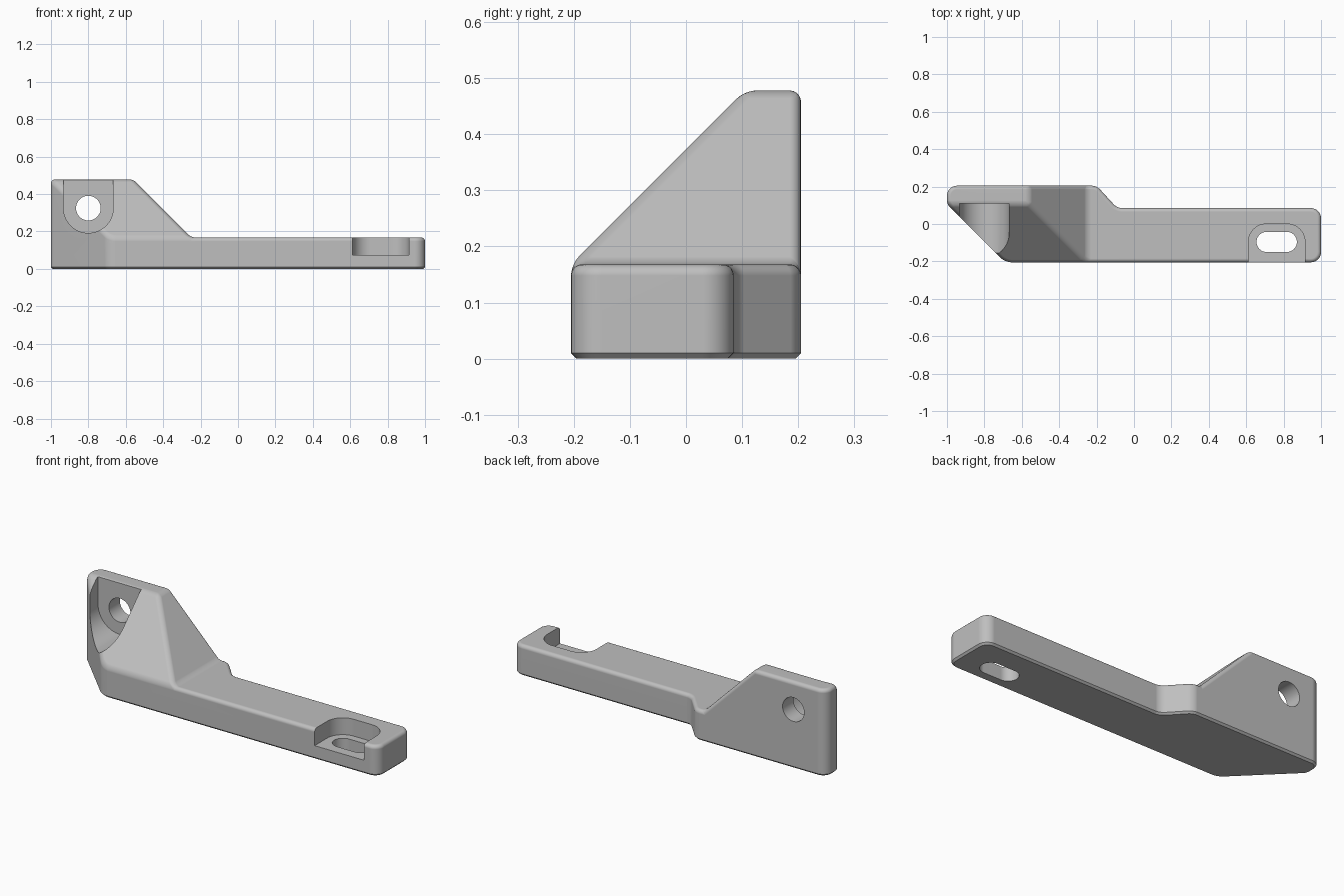
import bpy, bmesh
from math import cos, sin, radians, degrees
from mathutils import Vector

if "Cube" in bpy.data.objects:
    bpy.data.objects.remove(bpy.data.objects["Cube"])

# One plain grey for the whole bracket
grey = bpy.data.materials.new("plain_grey")
grey.use_nodes = True
colour = (0.52, 0.52, 0.52, 1)
grey.diffuse_color = colour
grey.node_tree.nodes["Principled BSDF"].inputs["Base Color"].default_value = colour


def make_object(name, bm):
    bmesh.ops.recalc_face_normals(bm, faces=bm.faces)
    mesh = bpy.data.meshes.new(name)
    bm.to_mesh(mesh)
    bm.free()
    mesh.materials.append(grey)
    obj = bpy.data.objects.new(name, mesh)
    bpy.context.collection.objects.link(obj)
    return obj


def prism(name, points, depth):
    """Solid made by sweeping a flat outline along a vector."""
    bm = bmesh.new()
    face = bm.faces.new([bm.verts.new(p) for p in points])
    swept = bmesh.ops.extrude_face_region(bm, geom=[face])["geom"]
    moved = [v for v in swept if isinstance(v, bmesh.types.BMVert)]
    bmesh.ops.translate(bm, verts=moved, vec=depth)
    return make_object(name, bm)


def arc(cx, cy, r, start, end, steps):
    angles = [radians(start + (end - start) * i / steps) for i in range(steps + 1)]
    return [(cx + r * cos(a), cy + r * sin(a)) for a in angles]


def round_edges(bm, edges, offset, segments):
    bmesh.ops.bevel(bm, geom=edges, offset=offset, offset_type='OFFSET',
                    segments=segments, profile=0.5, affect='EDGES',
                    clamp_overlap=False)
    bm.normal_update()


def is_vertical(edge):
    d = edge.verts[0].co - edge.verts[1].co
    return abs(d.normalized().z) > 0.99


# Bracket body: long arm with a raised, sloping mounting block
back, front, step, ridge = 0.205, -0.205, 0.085, 0.105
arm, top = 0.168, 0.478
plan = {"a": (-1, back), "b": (-0.2, back), "c": (-0.09, step), "d": (1, step),
        "e": (1, front), "f": (-0.69, front), "g": (-1, ridge)}
bm = bmesh.new()
v = {k: bm.verts.new((x, y, 0)) for k, (x, y) in plan.items()}
for k, (x, y) in plan.items():
    v[k.upper()] = bm.verts.new((x, y, top if k in "ag" else arm))
v["P"] = bm.verts.new((-0.25, back, arm))
v["Q"] = bm.verts.new((-0.25, front, arm))
v["R"] = bm.verts.new((-0.56, ridge, top))
v["S"] = bm.verts.new((-0.56, back, top))
for loop in ("abcdefg", "abBPSA", "bcCB", "cdDC", "deED", "efFQE", "fgGF", "gaAG",
             "PBCDEQ", "PQRS", "SRGA", "QFGR"):
    bm.faces.new([v[k] for k in loop])
bmesh.ops.recalc_face_normals(bm, faces=bm.faces)

# Rounded upright corners
for key, size, segments in (("a", 0.055, 8), ("b", 0.025, 4), ("c", 0.025, 4),
                            ("d", 0.055, 8), ("e", 0.055, 8), ("f", 0.035, 5)):
    spot = Vector(plan[key])
    edges = [e for e in bm.edges if is_vertical(e)
             and (e.verts[0].co.xy - spot).length < 0.001]
    round_edges(bm, edges, size, segments)

# Soft upper edges, then a small chamfer round the underside
corner = Vector(plan["g"])
upper = [e for e in bm.edges
         if max(p.co.z for p in e.verts) > 0.1
         and degrees(e.calc_face_angle(0)) > 25
         and (not is_vertical(e) or (e.verts[0].co.xy - corner).length < 0.001)]
round_edges(bm, upper, 0.02, 5)
under = [e for e in bm.edges if all(abs(p.co.z) < 0.0001 for p in e.verts)]
round_edges(bm, under, 0.01, 1)
body = make_object("bracket_body", bm)

# Cutters: round-bottomed pocket, bolt hole, arm recess and slot
hx, hz, pocket_r = -0.8, 0.325, 0.133
pocket = arc(hx, hz, pocket_r, 180, 360, 32) + [(hx + pocket_r, 0.7), (hx - pocket_r, 0.7)]
hole = arc(hx, hz, 0.066, 0, 350, 35)
left, right, r = 0.612, 0.914, 0.095
recess = (arc(right - r, -r, r, 0, 90, 12) + arc(left + r, -r, r, 90, 180, 12)
          + [(left, -0.4), (right, -0.4)])
slot = arc(0.817, -0.096, 0.054, -90, 90, 16) + arc(0.709, -0.096, 0.054, 90, 270, 16)
cutters = [
    prism("pocket_cutter", [(x, 0.11, z) for x, z in pocket], (0, -0.6, 0)),
    prism("hole_cutter", [(x, 0.4, z) for x, z in hole], (0, -0.5, 0)),
    prism("recess_cutter", [(x, y, 0.075) for x, y in recess], (0, 0, 0.4)),
    prism("slot_cutter", [(x, y, -0.1) for x, y in slot], (0, 0, 0.25)),
]
bpy.ops.object.select_all(action='DESELECT')
body.select_set(True)
bpy.context.view_layer.objects.active = body
for cutter in cutters:
    cutter.hide_render = True
    cut = body.modifiers.new(cutter.name, 'BOOLEAN')
    cut.operation = 'DIFFERENCE'
    cut.solver = 'EXACT'
    cut.object = cutter
    bpy.ops.object.modifier_apply(modifier=cut.name)
    bpy.data.objects.remove(cutter)

# Smooth fillets, crisp cut edges
bpy.ops.object.shade_smooth_by_angle(angle=radians(30))
weighted = body.modifiers.new("flat_faces", 'WEIGHTED_NORMAL')
weighted.keep_sharp = True
